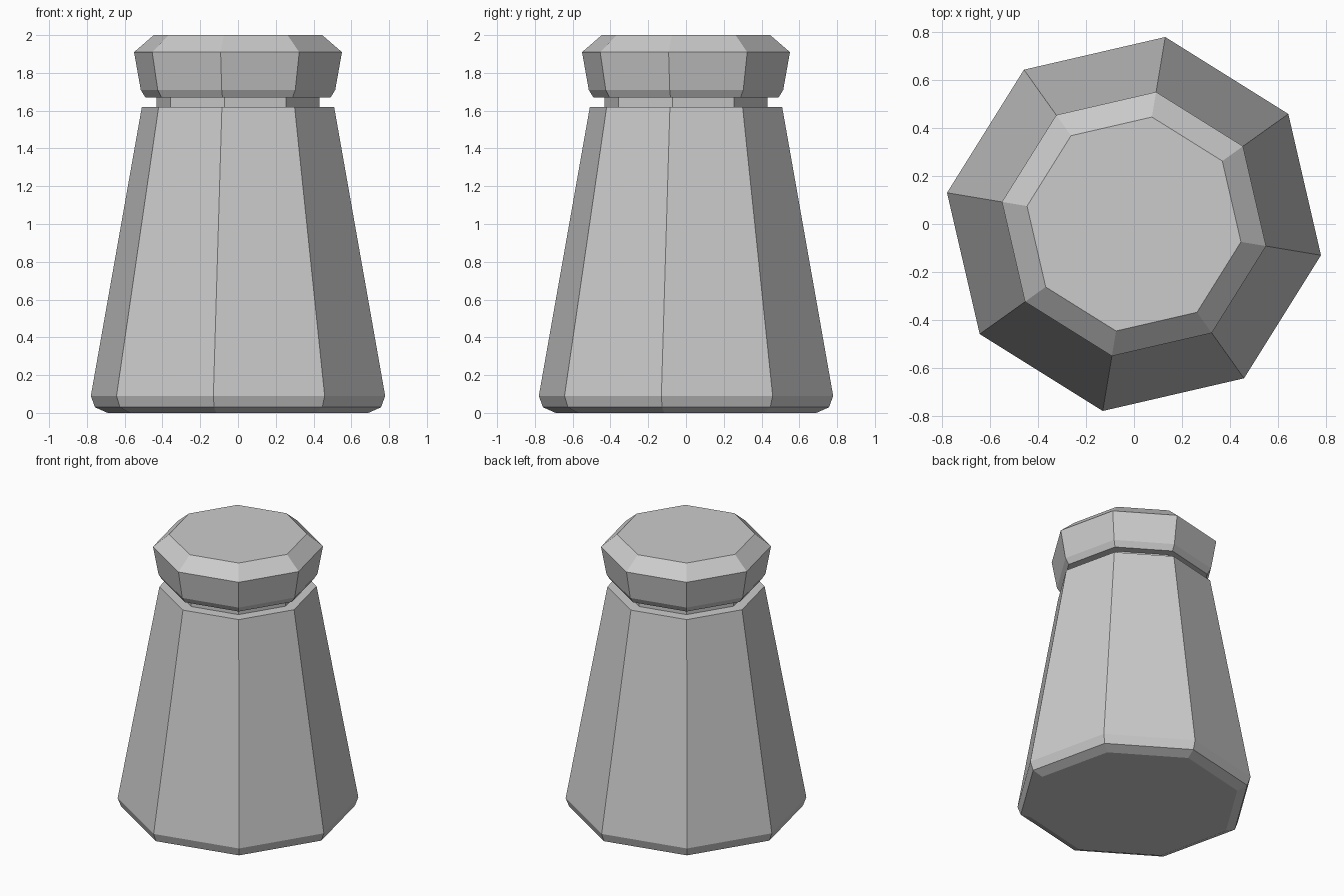
import bpy
import bmesh
from math import cos, sin, pi, radians

if "Cube" in bpy.data.objects:
    bpy.data.objects.remove(bpy.data.objects["Cube"])

SIDES = 8
TURN = radians(-9.5)


def lathe(name, profile, cap_bottom=False, cap_top=False):
    """Flat-faced octagonal solid from (radius, z) points, bottom to top."""
    bm = bmesh.new()
    rings = []
    for r, z in profile:
        angles = [TURN + 2 * pi * i / SIDES for i in range(SIDES)]
        rings.append([bm.verts.new((r * cos(a), r * sin(a), z)) for a in angles])
    for low, high in zip(rings, rings[1:]):
        for i in range(SIDES):
            j = (i + 1) % SIDES
            bm.faces.new((low[i], low[j], high[j], high[i]))
    if cap_bottom:
        bm.faces.new(rings[0][::-1])
    if cap_top:
        bm.faces.new(rings[-1])
    mesh = bpy.data.meshes.new(name)
    bm.to_mesh(mesh)
    bm.free()
    obj = bpy.data.objects.new(name, mesh)
    bpy.context.collection.objects.link(obj)
    return obj


# Tapered body with bevelled foot, flat shoulder and recessed neck
lathe("body", [(0.70, 0.0), (0.768, 0.03), (0.79, 0.09), (0.516, 1.62),
               (0.438, 1.62), (0.438, 1.67)], cap_bottom=True)

# Faceted lid, its underside meeting the neck
lathe("lid", [(0.438, 1.67), (0.497, 1.67), (0.522, 1.71), (0.558, 1.91),
              (0.452, 2.0)], cap_top=True)
